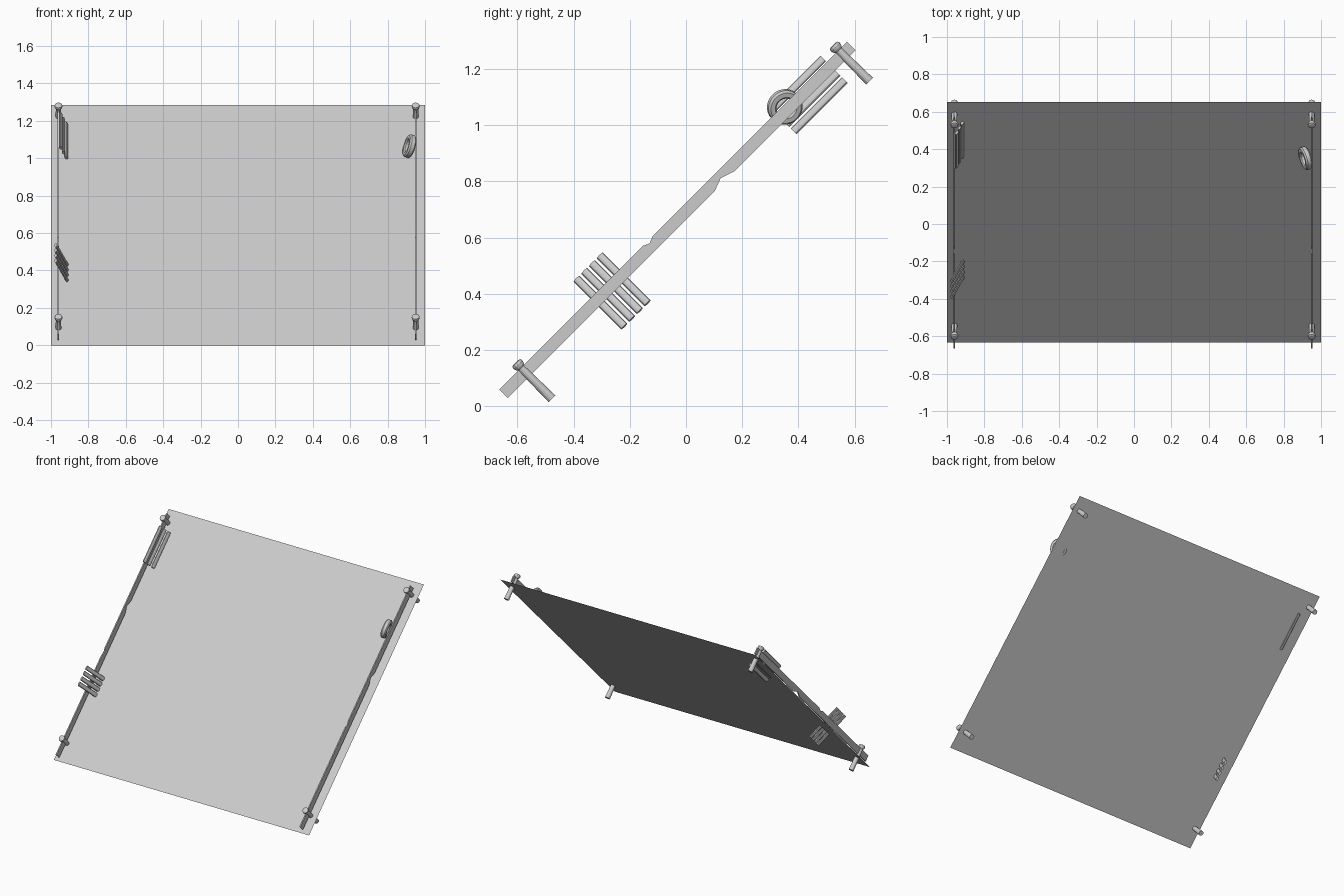
import bpy, bmesh
from math import sin, cos, pi, radians, sqrt
from mathutils import Matrix, Vector

if "Cube" in bpy.data.objects:
    bpy.data.objects.remove(bpy.data.objects["Cube"])

# Slope frame: x across, y up the slope, z away from the panel face
S = Matrix.Translation((0, 0.01, 0.643)) @ Matrix.Rotation(radians(45), 4, 'X')
TILT = radians(22)


def finish(name, bm, local=Matrix(), smooth=False):
    bmesh.ops.recalc_face_normals(bm, faces=bm.faces)
    bm.transform(S @ local)
    me = bpy.data.meshes.new(name)
    bm.to_mesh(me)
    bm.free()
    ob = bpy.data.objects.new(name, me)
    bpy.context.collection.objects.link(ob)
    if smooth:
        bpy.ops.object.select_all(action='DESELECT')
        ob.select_set(True)
        bpy.context.view_layer.objects.active = ob
        bpy.ops.object.shade_smooth_by_angle(angle=radians(35))
    return ob


def lathe(profile, n, closed=False):
    bm = bmesh.new()
    rings = [[bm.verts.new((r * cos(2 * pi * i / n), r * sin(2 * pi * i / n), z))
              for i in range(n)] for r, z in profile]
    pairs = list(zip(rings, rings[1:]))
    if closed:
        pairs.append((rings[-1], rings[0]))
    else:
        bm.faces.new(rings[0])
        bm.faces.new(rings[-1])
    for a, b in pairs:
        for i in range(n):
            j = (i + 1) % n
            bm.faces.new((a[i], a[j], b[j], b[i]))
    return bm


def rod_row():
    # Four flattened rods side by side
    bm = bmesh.new()
    for k in range(4):
        m = Matrix.Translation((0, (k - 1.5) * 0.039, 0)) @ Matrix.Diagonal((0.5, 1, 1, 1))
        bmesh.ops.create_cone(bm, cap_ends=True, segments=10, radius1=0.015,
                              radius2=0.015, depth=0.258, matrix=m)
    return bm


# Thin sloping panel
bm = bmesh.new()
h = 0.643 * sqrt(2)
bm.faces.new([bm.verts.new(p) for p in ((-1, -h, 0), (1, -h, 0), (1, h, 0), (-1, h, 0))])
finish("sloping_panel", bm)

# Notched rails and their pegs on both sides
rail = [(-0.89, 0.022), (0.153, 0.022), (0.20, 0.039), (0.25, 0.022), (0.86, 0.022),
        (0.86, 0.065), (-0.115, 0.065), (-0.144, 0.054), (-0.168, 0.065), (-0.89, 0.065)]
peg = [(0.012, 0.091), (0.020, 0.088), (0.022, 0.080), (0.019, 0.070),
       (0.014, 0.063), (0.017, -0.091)]
for side, x in (("left", -0.96), ("right", 0.95)):
    bm = bmesh.new()
    f = bm.faces.new([bm.verts.new((x - 0.004, u, n)) for u, n in rail])
    ext = bmesh.ops.extrude_face_region(bm, geom=[f], use_keep_orig=True)
    bmesh.ops.translate(bm, vec=Vector((0.008, 0, 0)),
                        verts=[g for g in ext['geom'] if isinstance(g, bmesh.types.BMVert)])
    finish(side + "_rail", bm)
    for end, u in (("lower", -0.78), ("upper", 0.818)):
        finish(f"{side}_{end}_peg", lathe(peg, 12), Matrix.Translation((x, u, 0)))

# Rod bundles leaning on the left rail
lean = Matrix.Rotation(-TILT, 4, 'Y')
finish("lower_rod_bundle", rod_row(), Matrix.Translation((-0.926, -0.3575, 0.0285)) @ lean)
finish("upper_rod_bundle", rod_row(), Matrix.Translation((-0.926, 0.63, 0.0275)) @ lean
       @ Matrix.Rotation(pi / 2, 4, 'X'))

# Ring leaning on the right rail
ring = [(0.034, -0.012), (0.040, -0.018), (0.056, -0.018), (0.063, -0.010),
        (0.063, 0.010), (0.056, 0.018), (0.040, 0.018), (0.034, 0.012)]
finish("ring", lathe(ring, 28, closed=True), Matrix.Translation((0.917, 0.54, 0.057))
       @ Matrix.Rotation(pi / 2 + TILT, 4, 'Y'), smooth=True)
